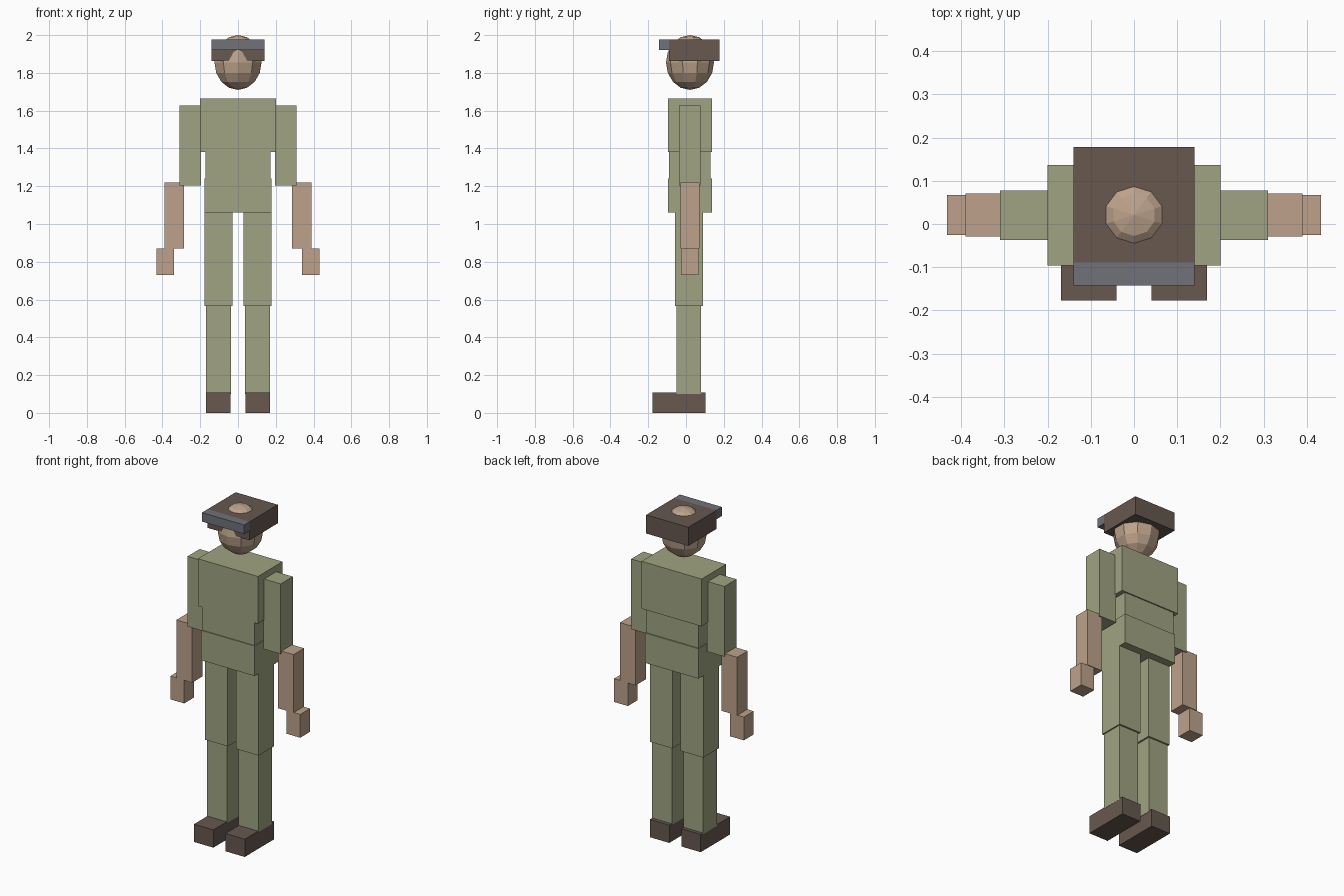
import bpy, bmesh
from mathutils import Matrix, Vector
from math import pi

if "Cube" in bpy.data.objects:
    bpy.data.objects.remove(bpy.data.objects["Cube"])


def material(name, rgb):
    m = bpy.data.materials.new(name)
    m.diffuse_color = (*rgb, 1)
    m.use_nodes = True
    m.node_tree.nodes["Principled BSDF"].inputs["Base Color"].default_value = m.diffuse_color
    return m


GREEN = material("olive cloth", (0.35, 0.37, 0.22))
SKIN = material("skin", (0.51, 0.365, 0.26))
BROWN = material("dark brown leather", (0.136, 0.098, 0.08))
SLATE = material("slate visor", (0.16, 0.17, 0.195))


def finish(bm, name, mat):
    mesh = bpy.data.meshes.new(name)
    bm.to_mesh(mesh)
    bm.free()
    mesh.materials.append(mat)
    ob = bpy.data.objects.new(name, mesh)
    bpy.context.collection.objects.link(ob)
    return ob


def box(name, mat, x, y, z):
    """Box from (min, max) pairs along each axis."""
    size = [b - a for a, b in (x, y, z)]
    mid = Vector([(a + b) / 2 for a, b in (x, y, z)])
    bm = bmesh.new()
    bmesh.ops.create_cube(bm, size=1, matrix=Matrix.Translation(mid) @ Matrix.Diagonal((*size, 1)))
    return finish(bm, name, mat)


def pair(name, mat, x, y, z):
    """The same box on both sides of the body."""
    box("right_" + name, mat, x, y, z)
    box("left_" + name, mat, (-x[1], -x[0]), y, z)


# Torso
box("chest", GREEN, (-0.2, 0.2), (-0.096, 0.137), (1.38, 1.665))
box("waist", GREEN, (-0.173, 0.173), (-0.09, 0.13), (1.24, 1.38))
box("hips", GREEN, (-0.178, 0.178), (-0.096, 0.137), (1.06, 1.24))

# Arms
pair("upper_arm", GREEN, (0.195, 0.31), (-0.037, 0.078), (1.205, 1.627))
pair("forearm", SKIN, (0.286, 0.39), (-0.029, 0.071), (0.87, 1.22))
pair("hand", SKIN, (0.34, 0.432), (-0.026, 0.067), (0.73, 0.87))

# Legs
pair("thigh", GREEN, (0.028, 0.178), (-0.058, 0.09), (0.567, 1.06))
pair("shin", GREEN, (0.038, 0.17), (-0.05, 0.08), (0.1, 0.567))
pair("shoe", BROWN, (0.04, 0.169), (-0.177, 0.102), (0, 0.107))

# Faceted head with a column of corners facing forward
bm = bmesh.new()
bmesh.ops.create_uvsphere(bm, u_segments=10, v_segments=8, radius=1)
if not any(abs(v.co.x) < 1e-4 and v.co.y < -0.99 for v in bm.verts):
    bm.transform(Matrix.Rotation(pi / 2, 4, 'Z'))
bm.transform(Matrix.Translation((0, 0.021, 1.855)) @ Matrix.Diagonal((0.131, 0.127, 0.145, 1)))
finish(bm, "head", SKIN)

# Square cap and its visor
box("cap", BROWN, (-0.14, 0.14), (-0.089, 0.178), (1.864, 1.976))
box("visor", SLATE, (-0.14, 0.14), (-0.142, -0.089), (1.922, 1.976))
